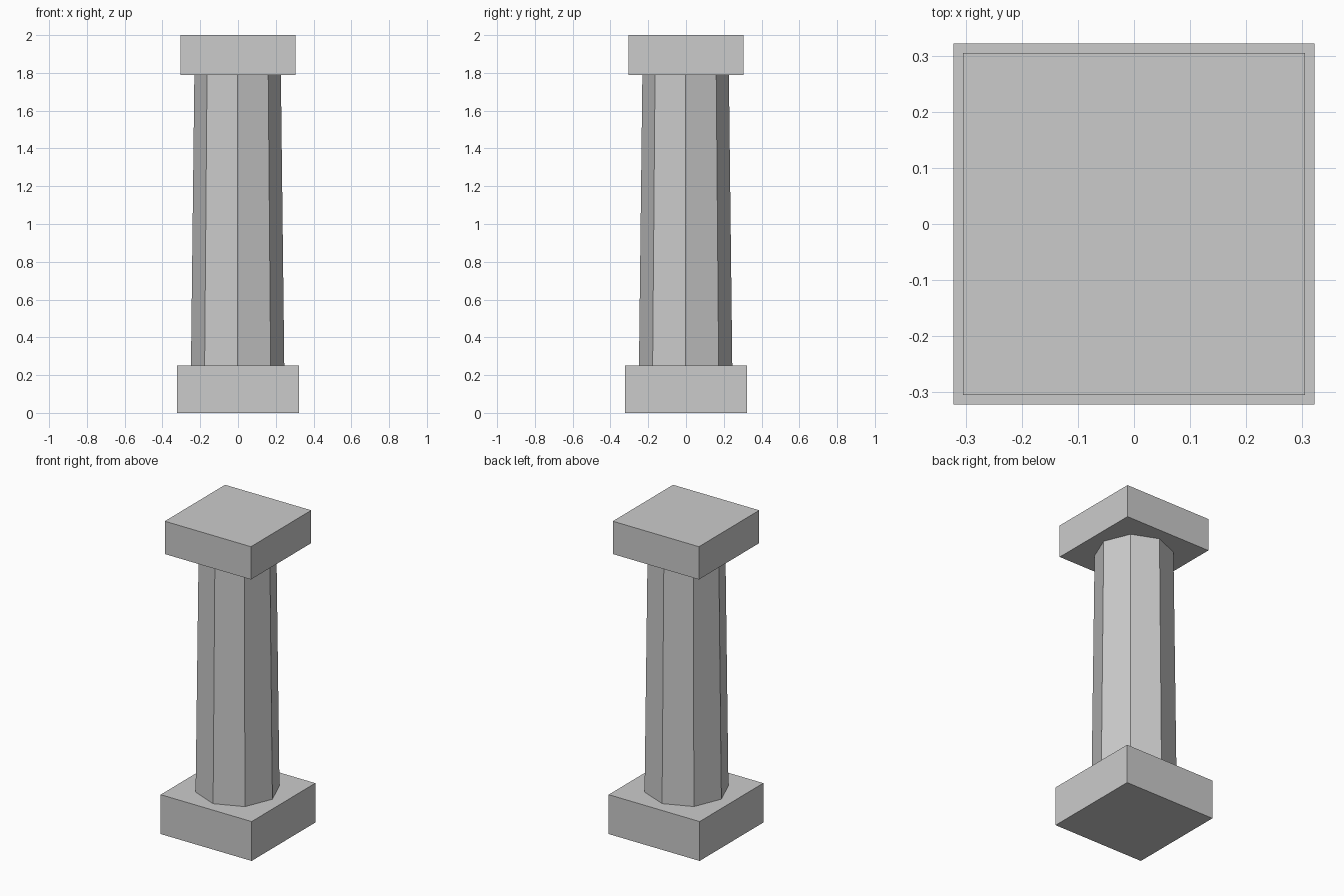
import bpy

if "Cube" in bpy.data.objects:
    bpy.data.objects.remove(bpy.data.objects["Cube"])


def block(name, half, z0, z1):
    """Square slab between two heights."""
    bpy.ops.mesh.primitive_cube_add(size=1, location=(0, 0, (z0 + z1) / 2))
    ob = bpy.context.object
    ob.name = name
    ob.scale = (half * 2, half * 2, z1 - z0)
    bpy.ops.object.transform_apply(location=False, rotation=False, scale=True)
    return ob


BASE_TOP, CAP_BOTTOM = 0.252, 1.79

# Square plinth and capital
block("base", 0.322, 0, BASE_TOP)
block("capital", 0.305, CAP_BOTTOM, 2)

# Tapered octagonal shaft, corners on the axes
bpy.ops.mesh.primitive_cone_add(
    vertices=8, radius1=0.247, radius2=0.229, depth=CAP_BOTTOM - BASE_TOP,
    location=(-0.002, -0.002, (BASE_TOP + CAP_BOTTOM) / 2))
bpy.context.object.name = "shaft"
